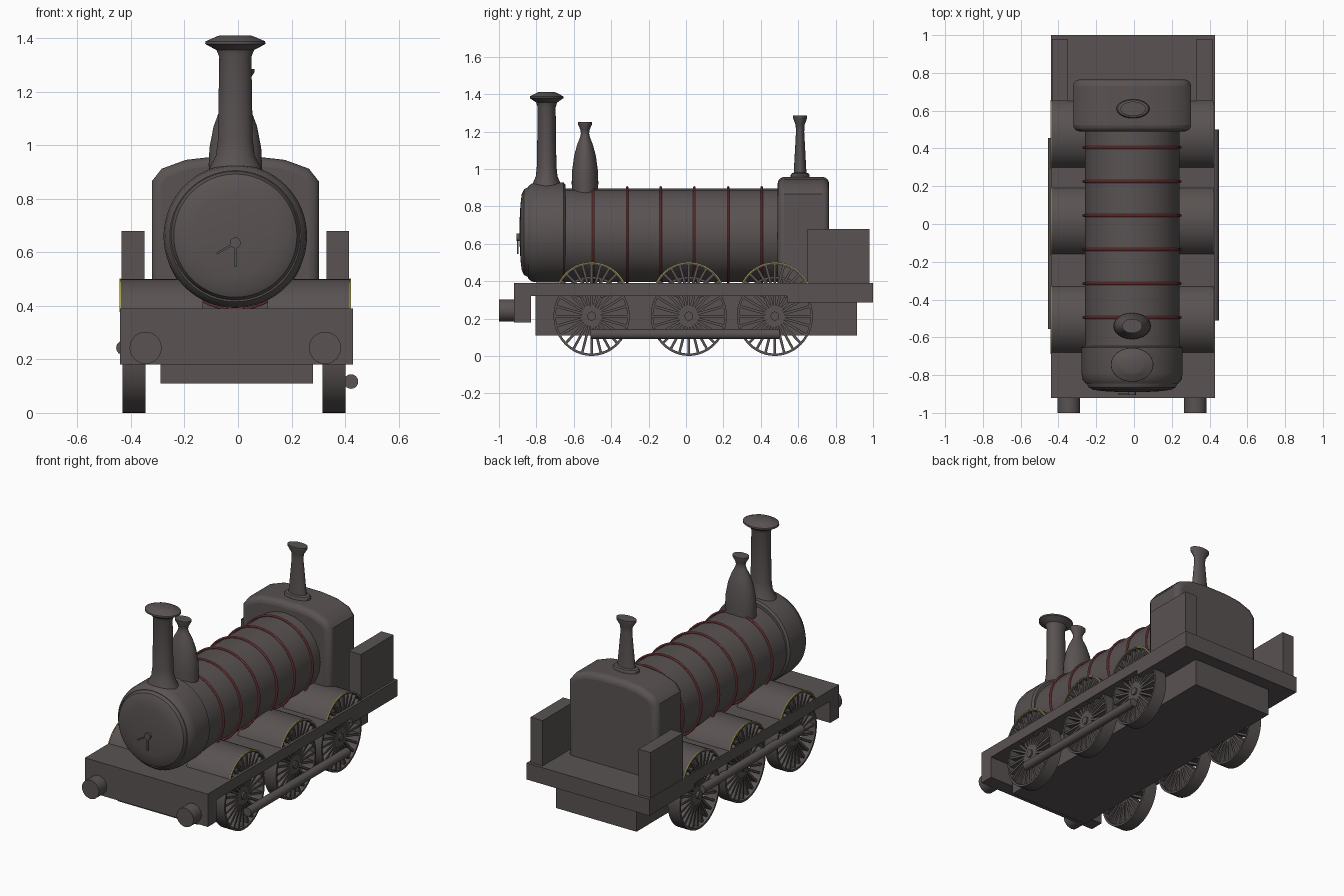
import bpy, bmesh, math
from mathutils import Matrix, Vector

cube = bpy.data.objects.get("Cube")
if cube:
    bpy.data.objects.remove(cube, do_unlink=True)

CX = -0.01  # centre line of the engine


def material(name, rgb):
    mat = bpy.data.materials.new(name)
    mat.use_nodes = True
    mat.diffuse_color = (*rgb, 1)
    mat.node_tree.nodes["Principled BSDF"].inputs["Base Color"].default_value = (*rgb, 1)
    return mat


IRON = material("dark_iron", (0.1, 0.086, 0.084))
RED = material("band_red", (0.33, 0.075, 0.08))
YELLOW = material("trim_yellow", (0.4, 0.36, 0.06))

AXES = {"X": Matrix.Rotation(math.pi / 2, 4, "Y"),
        "Y": Matrix.Rotation(-math.pi / 2, 4, "X"),
        "Z": Matrix.Identity(4)}


def finish(name, bm, mat=IRON, smooth=True):
    bmesh.ops.recalc_face_normals(bm, faces=bm.faces)
    mesh = bpy.data.meshes.new(name)
    bm.to_mesh(mesh)
    bm.free()
    mesh.materials.append(mat)
    if smooth:
        mesh.shade_smooth()
        mesh.set_sharp_from_angle(angle=math.radians(35))
    obj = bpy.data.objects.new(name, mesh)
    bpy.context.collection.objects.link(obj)
    return obj


def add_box(bm, x, y, z, matrix=Matrix.Identity(4)):
    """Box between pairs of limits."""
    size = Vector((x[1] - x[0], y[1] - y[0], z[1] - z[0]))
    mid = Vector((sum(x) / 2, sum(y) / 2, sum(z) / 2))
    bmesh.ops.create_cube(bm, size=1, matrix=matrix @ Matrix.Translation(mid) @ Matrix.Diagonal((*size, 1)))


def box(name, x, y, z):
    bm = bmesh.new()
    add_box(bm, x, y, z)
    return finish(name, bm, smooth=False)


def add_lathe(bm, profile, matrix, steps=48, closed=False):
    """Turn (radius, height) points; cap the ends, or close the section."""
    rings = []
    for r, h in profile:
        rings.append([bm.verts.new(matrix @ Vector((r * math.cos(a), r * math.sin(a), h)))
                      for a in (math.tau * i / steps for i in range(steps))])
    pairs = list(zip(rings, rings[1:]))
    if closed:
        pairs.append((rings[-1], rings[0]))
    else:
        bm.faces.new(rings[0])
        bm.faces.new(rings[-1])
    for a, b in pairs:
        for i in range(steps):
            j = (i + 1) % steps
            bm.faces.new((a[i], a[j], b[j], b[i]))


def lathe(name, profile, loc, axis="Z", stretch=1, mat=IRON, steps=48, closed=False):
    bm = bmesh.new()
    matrix = Matrix.Translation(loc) @ Matrix.Diagonal((stretch, 1, 1, 1)) @ AXES[axis]
    add_lathe(bm, profile, matrix, steps, closed)
    return finish(name, bm, mat)


def rod(name, radius, length, loc, axis):
    return lathe(name, [(radius, 0), (radius, length)], loc, axis, steps=24)


# Frame, deck and buffer beam
box("under_frame", (-0.29, 0.28), (-0.805, 0.915), (0.11, 0.33))
box("deck", (-0.44, 0.43), (-0.92, 1.0), (0.32, 0.39))
box("rear_deck_beam", (-0.44, 0.43), (0.54, 1.0), (0.285, 0.36))
box("buffer_beam", (-0.44, 0.43), (-0.92, -0.83), (0.18, 0.38))

# Buffers and rear side bunkers
for side, s in (("left", 1), ("right", -1)):
    rod(side + "_buffer", 0.06, 0.09, (CX + s * 0.335, -1, 0.243), "Y")
    edges = sorted((CX + s * 0.34, CX + s * 0.425))
    box(side + "_bunker", edges, (0.65, 0.98), (0.38, 0.68))

# Boiler with red bands
rod("boiler", 0.25, 1.2, (CX, -0.68, 0.645), "Y")
for n in range(6):
    section = [(0.256 + 0.007 * math.cos(a), 0.007 * math.sin(a))
               for a in (math.tau * k / 8 for k in range(8))]
    lathe(f"boiler_band_{n + 1}", section, (CX, -0.495 + 0.18 * n, 0.645), "Y", mat=RED, closed=True)

# Smokebox, door and door handles
lathe("smokebox", [(0.245, -0.845), (0.262, -0.825), (0.268, -0.79), (0.268, -0.655), (0.255, -0.645)],
      (CX, 0, 0.66), "Y", steps=64)
lathe("smokebox_door", [(0.06, -0.89), (0.15, -0.885), (0.205, -0.878), (0.23, -0.865), (0.243, -0.84), (0.243, -0.8)],
      (CX, 0, 0.662), "Y", steps=64)
rod("door_hub", 0.02, 0.04, (CX, -0.905, 0.635), "Y")
bm = bmesh.new()
for turn, length in ((0, 0.09), (60, 0.08)):
    place = Matrix.Translation((CX, -0.9, 0.635)) @ Matrix.Rotation(math.radians(turn), 4, "Y")
    add_box(bm, (-0.004, 0.004), (-0.004, 0.004), (-length, 0), place)
finish("door_handles", bm, smooth=False)

# Chimney, steam dome and safety valve
lathe("chimney", [(0.085, 0.88), (0.075, 0.92), (0.058, 0.96), (0.052, 1.02), (0.048, 1.33), (0.056, 1.355),
                  (0.09, 1.378), (0.089, 1.388), (0.055, 1.406), (0.045, 1.41)],
      (CX, -0.745, 0), stretch=1.25)
lathe("steam_dome", [(0.07, 0.85), (0.071, 0.93), (0.069, 0.99), (0.058, 1.07), (0.042, 1.13), (0.026, 1.17),
                     (0.022, 1.19), (0.025, 1.21), (0.038, 1.24), (0.038, 1.25)],
      (CX, -0.54, 0), stretch=1.4)
lathe("safety_valve", [(0.05, 0.93), (0.05, 0.968), (0.046, 0.976), (0.034, 0.98), (0.022, 1.2), (0.024, 1.235),
                       (0.038, 1.272), (0.038, 1.285)],
      (CX + 0.005, 0.61, 0), stretch=1.75)

# Firebox with rounded shoulders
half = [(0.312, 0.33), (0.312, 0.865), (0.275, 0.912), (0.185, 0.945), (0.08, 0.957)]
outline = half + [(-x, z) for x, z in reversed(half)]
bm = bmesh.new()
face = bm.faces.new([bm.verts.new((CX + x, 0.49, z)) for x, z in outline])
extruded = bmesh.ops.extrude_face_region(bm, geom=[face])["geom"]
bmesh.ops.translate(bm, vec=(0, 0.275, 0), verts=[v for v in extruded if isinstance(v, bmesh.types.BMVert)])
firebox = finish("firebox", bm)
bevel = firebox.modifiers.new("rounded_edges", "BEVEL")
bevel.width = 0.035
bevel.segments = 4
bevel.limit_method = "ANGLE"
bevel.angle_limit = math.radians(60)


def wheel(name, x, y):
    """Spoked wheel on the X axis."""
    place = Matrix.Translation((x, y, 0.213)) @ Matrix.Diagonal((1, 0.955, 1, 1))
    bm = bmesh.new()
    add_lathe(bm, [(0.213, -0.043), (0.213, 0.043), (0.2, 0.043), (0.2, -0.043)], place @ AXES["X"], closed=True)
    add_lathe(bm, [(0.024, -0.045), (0.024, 0.045)], place @ AXES["X"], 20)
    for i in range(24):
        turn = place @ Matrix.Rotation(math.tau * i / 24, 4, "X")
        add_box(bm, (-0.03, 0.035), (-0.007, 0.007), (0.015, 0.205), turn)
    finish(name, bm)


def arch(bm, y, x0, x1, inner, outer, steps=20):
    """Arched strip above the deck, running from x0 to x1."""
    rows = []
    for i in range(steps + 1):
        a = math.radians(22 + 136 * i / steps)
        rows.append([bm.verts.new((x, y + r * math.cos(a), 0.305 + r * math.sin(a)))
                     for x, r in ((x0, inner), (x1, inner), (x1, outer), (x0, outer))])
    for a, b in zip(rows, rows[1:]):
        for k in range(4):
            m = (k + 1) % 4
            bm.faces.new((a[k], a[m], b[m], b[k]))
    bm.faces.new(rows[0])
    bm.faces.new(rows[-1])


# Wheels, splashers with fanned spokes, and thin yellow trim
for side, s in (("left", 1), ("right", -1)):
    for n, y in enumerate((-0.505, 0.015, 0.475), 1):
        wheel(f"{side}_wheel_{n}", CX - 0.005 + s * 0.373, y)
        bm = bmesh.new()
        arch(bm, y, CX + s * 0.12, CX + s * 0.43, 0.183, 0.195)
        for i in range(-5, 6):
            turn = Matrix.Translation((CX + s * 0.4, y, 0.305)) @ Matrix.Rotation(math.tau * i / 24, 4, "X")
            add_box(bm, (-0.03, 0.025), (-0.007, 0.007), (0.05, 0.188), turn)
        finish(f"{side}_splasher_{n}", bm)
        bm = bmesh.new()
        arch(bm, y, CX + s * 0.427, CX + s * 0.432, 0.192, 0.197)
        finish(f"{side}_splasher_trim_{n}", bm, YELLOW)

# Coupling rods, a quarter turn apart
rod("left_coupling_rod", 0.027, 1.01, (0.422, -0.51, 0.117), "Y")
rod("right_coupling_rod", 0.027, 1.01, (-0.428, -0.555, 0.243), "Y")
